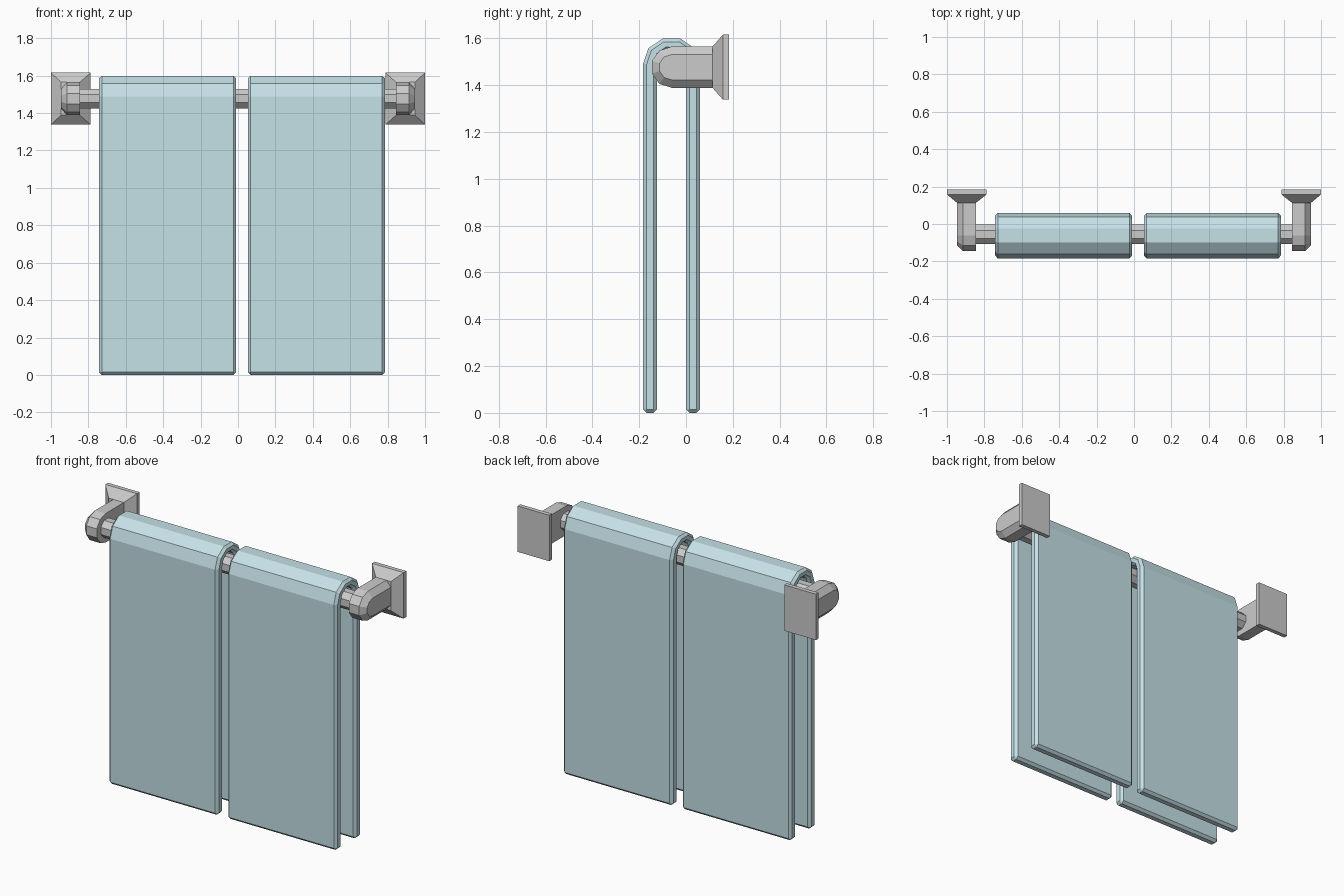
import bpy, bmesh, math

if "Cube" in bpy.data.objects:
    bpy.data.objects.remove(bpy.data.objects["Cube"])


def loft(name, loops):
    """Join equal-length closed loops with quads and cap both ends."""
    bm = bmesh.new()
    rings = [[bm.verts.new(p) for p in loop] for loop in loops]
    n = len(rings[0])
    for a, b in zip(rings, rings[1:]):
        for i in range(n):
            j = (i + 1) % n
            bm.faces.new((a[i], a[j], b[j], b[i]))
    bm.faces.new(rings[0])
    bm.faces.new(rings[-1])
    bmesh.ops.recalc_face_normals(bm, faces=bm.faces)
    me = bpy.data.meshes.new(name)
    bm.to_mesh(me)
    bm.free()
    ob = bpy.data.objects.new(name, me)
    bpy.context.collection.objects.link(ob)
    return ob


def mirror(ob):
    ob.modifiers.new("mirror", 'MIRROR').use_axis[0] = True


BAR_Y, BAR_Z = -0.062, 1.477
cloth = bpy.data.materials.new("towel_blue")
cloth.diffuse_color = (0.56, 0.75, 0.80, 1)
cloth.use_nodes = True
cloth.node_tree.nodes["Principled BSDF"].inputs["Base Color"].default_value = cloth.diffuse_color

# octagonal rail
R = 0.052 / math.cos(math.pi / 8)
octagon = [(math.pi / 8 + k * math.pi / 4) for k in range(8)]
loft("rail", [[(x, -0.055 + R * math.cos(a), BAR_Z + R * math.sin(a))
               for a in octagon] for x in (-0.86, 0.86)])


# bracket arms: round-nosed, chamfered on the outer side
def arm_loop(x, r):
    nose = [math.radians(90 + 36 * k) for k in range(6)]
    pts = [(x, BAR_Y + r * math.cos(a), BAR_Z + r * math.sin(a)) for a in nose]
    return pts + [(x, 0.115, BAR_Z - r), (x, 0.115, BAR_Z + r)]


mirror(loft("bracket_arm", [arm_loop(0.845, 0.088), arm_loop(0.915, 0.088),
                            arm_loop(0.946, 0.054)]))


# wall plates with a flared neck
def rect(y, x0, x1, h):
    return [(x0, y, BAR_Z - h), (x1, y, BAR_Z - h),
            (x1, y, BAR_Z + h), (x0, y, BAR_Z + h)]


mirror(loft("wall_plate", [rect(0.113, 0.845, 0.946, 0.088),
                           rect(0.158, 0.788, 1.0, 0.139),
                           rect(0.184, 0.788, 1.0, 0.139)]))


# towels folded over the rail
def towel(name, x0, x1):
    cy, cz, ro, ri = -0.062, 1.49, 0.122, 0.062
    stations = [((cy - ro, 0), (cy - ri, 0))]
    for k in range(6):
        a = math.radians(180 - 36 * k)
        c, s = math.cos(a), math.sin(a)
        stations.append(((cy + ro * c, cz + 0.115 * s), (cy + ri * c, cz + 0.062 * s)))
    stations.append(((cy + ro, 0), (cy + ri, 0)))
    ob = loft(name, [[(x0, *o), (x1, *o), (x1, *i), (x0, *i)] for o, i in stations])
    ob.data.materials.append(cloth)
    bv = ob.modifiers.new("bevel", 'BEVEL')
    bv.width = 0.015
    bv.segments = 1
    bv.limit_method = 'ANGLE'
    bv.angle_limit = math.radians(60)


towel("towel_left", -0.743, -0.01)
towel("towel_right", 0.053, 0.786)
